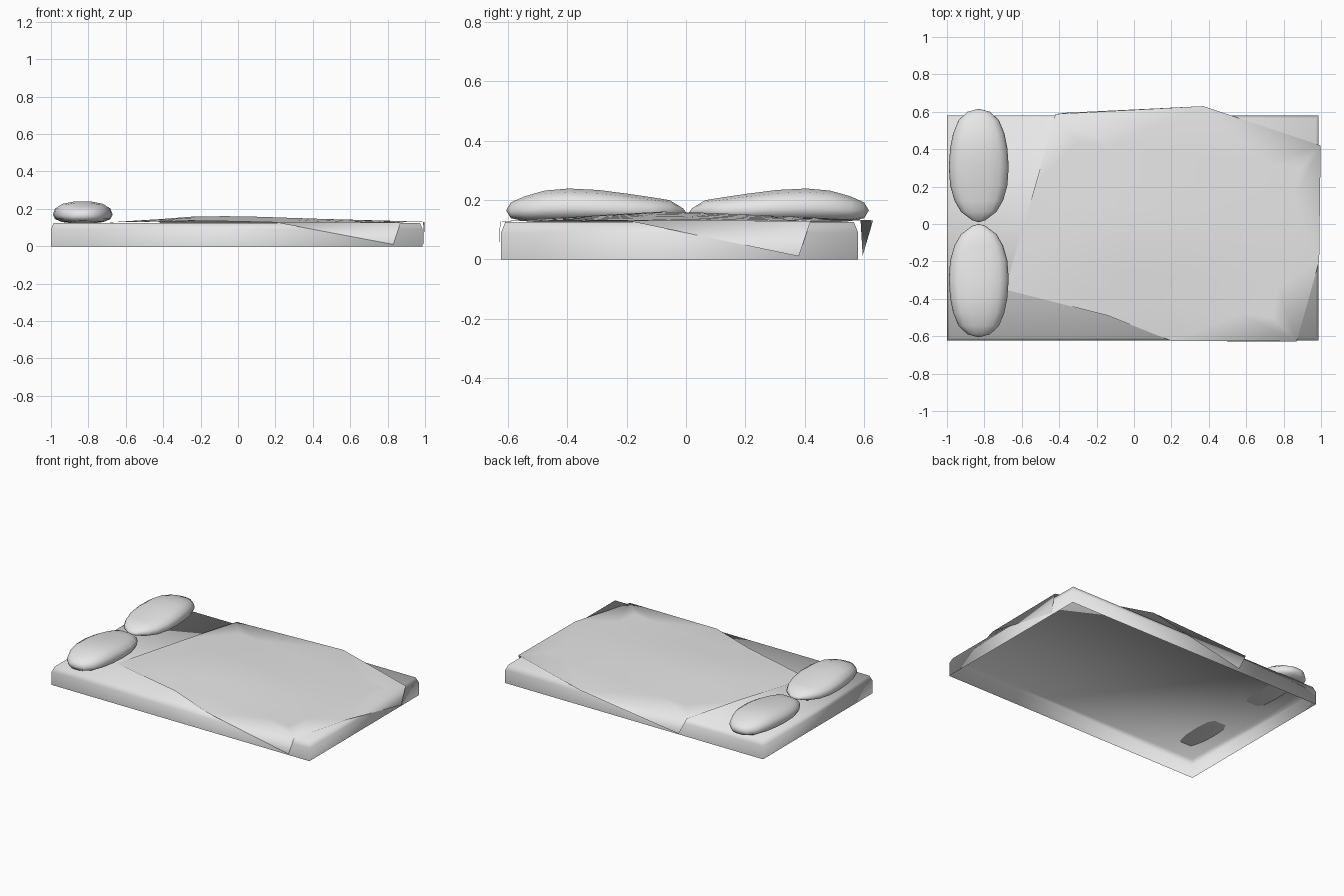
import bpy, bmesh, math
from mathutils import Vector
from mathutils.geometry import delaunay_2d_cdt

cube = bpy.data.objects.get("Cube")
if cube:
    bpy.data.objects.remove(cube, do_unlink=True)

# One plain fabric colour
fabric = bpy.data.materials.new("light_grey_fabric")
fabric.use_nodes = True
fabric.diffuse_color = (0.8, 0.8, 0.8, 1)
for node in fabric.node_tree.nodes:
    if node.type == 'BSDF_PRINCIPLED':
        node.inputs["Base Color"].default_value = fabric.diffuse_color


def make_object(name, bm):
    mesh = bpy.data.meshes.new(name)
    bm.to_mesh(mesh)
    bm.free()
    mesh.materials.append(fabric)
    mesh.shade_smooth()
    obj = bpy.data.objects.new(name, mesh)
    bpy.context.collection.objects.link(obj)
    return obj


def bridge(bm, lower, upper):
    n = len(lower)
    for i in range(n):
        j = (i + 1) % n
        bm.faces.new((lower[i], lower[j], upper[j], upper[i]))


def ramp(t, keys):
    """Linear interpolation through (position, value) pairs."""
    if t <= keys[0][0]:
        return keys[0][1]
    for (a, va), (b, vb) in zip(keys, keys[1:]):
        if t <= b:
            return va + (vb - va) * (t - a) / (b - a)
    return keys[-1][1]


# Mattress: open underneath, with a narrow slanted top rim
bm = bmesh.new()
rings = []
for z, inset in ((0, 0), (0.09, 0), (0.125, 0.014)):
    x0, x1, y0, y1 = -1 + inset, 0.987 - inset, -0.623 + inset, 0.58 - inset
    rings.append([bm.verts.new((x, y, z))
                  for x, y in ((x0, y0), (x1, y0), (x1, y1), (x0, y1))])
for lower, upper in zip(rings, rings[1:]):
    bridge(bm, lower, upper)
bm.faces.new(rings[-1])
make_object("mattress", bm)


# Blanket: a skewed thin sheet with a gentle swell and three hanging corners
def blanket_height(x, y):
    along = ramp(x, ((-0.63, 0), (-0.23, 1), (0, 1), (1, 0.1)))
    across = ramp(y, ((-0.62, 0), (-0.48, 0.25), (-0.1, 1), (0.05, 0.9), (0.6, 0.15)))
    return 0.128 + 0.033 * along * across


outline = [(-0.69, -0.35), (-0.14, -0.49), (0.2, -0.625), (0.87, -0.627),
           (0.99, -0.2), (0.998, 0.42), (0.37, 0.63), (-0.42, 0.588), (-0.53, 0.2)]
points = [Vector(p) for p in outline]
points += [Vector((-0.45 + 0.17 * i + 0.03 * j, -0.36 + 0.16 * j - 0.02 * i))
           for i in range(8) for j in range(6)]
flat, _, tris, origin, _, _ = delaunay_2d_cdt(
    points, [], [list(range(len(outline)))], 1, 0.0001)
bm = bmesh.new()
sheet = [bm.verts.new((p.x, p.y, blanket_height(p.x, p.y))) for p in flat]
for tri in tris:
    bm.faces.new([sheet[i] for i in tri])
rim = {}
for vert, sources in zip(sheet, origin):
    for s in sources:
        rim[s] = vert
for start, tip, end in ((2, (0.83, -0.629, 0.01), 3),
                        (4, (0.993, 0.38, 0.01), 5),
                        (6, (-0.36, 0.595, 0.012), 7)):
    bm.faces.new((rim[start], bm.verts.new(tip), rim[end]))
bmesh.ops.delete(bm, geom=[v for v in bm.verts if not v.link_faces], context='VERTS')
make_object("blanket", bm)

# Pillows: cushions lofted along y; each station is y, half width, top, bottom
STATIONS = ((0.015, 0.035, 0.172, 0.15), (0.06, 0.095, 0.2, 0.135),
            (0.12, 0.13, 0.21, 0.126), (0.2, 0.153, 0.222, 0.122),
            (0.3, 0.16, 0.235, 0.121), (0.4, 0.153, 0.24, 0.121),
            (0.48, 0.137, 0.233, 0.123), (0.55, 0.108, 0.213, 0.128),
            (0.595, 0.06, 0.192, 0.138))
SIDES = 14


def squash(value, power):
    return math.copysign(abs(value) ** power, value)


def make_pillow(name, side, shift):
    bm = bmesh.new()
    loops = []
    for y, half, top, bottom in STATIONS:
        middle = bottom + (top - bottom) * 0.42
        loop = []
        for k in range(SIDES):
            a = math.tau * k / SIDES
            s = squash(math.sin(a), 0.85)
            z = middle + s * ((top - middle) if s > 0 else (middle - bottom))
            loop.append(bm.verts.new((-0.83 + half * squash(math.cos(a), 0.75),
                                      side * y + shift, z)))
        loops.append(loop)
    for a, b in zip(loops, loops[1:]):
        bridge(bm, a, b)
    # Rounded end points
    for loop, y, z in ((loops[0], 0.004, 0.157), (loops[-1], 0.611, 0.165)):
        tip = bm.verts.new((-0.83, side * y + shift, z))
        for k in range(SIDES):
            bm.faces.new((loop[k], loop[(k + 1) % SIDES], tip))
    bmesh.ops.recalc_face_normals(bm, faces=bm.faces)
    make_object(name, bm)


make_pillow("back_pillow", 1, 0.005)
make_pillow("front_pillow", -1, 0.005)
